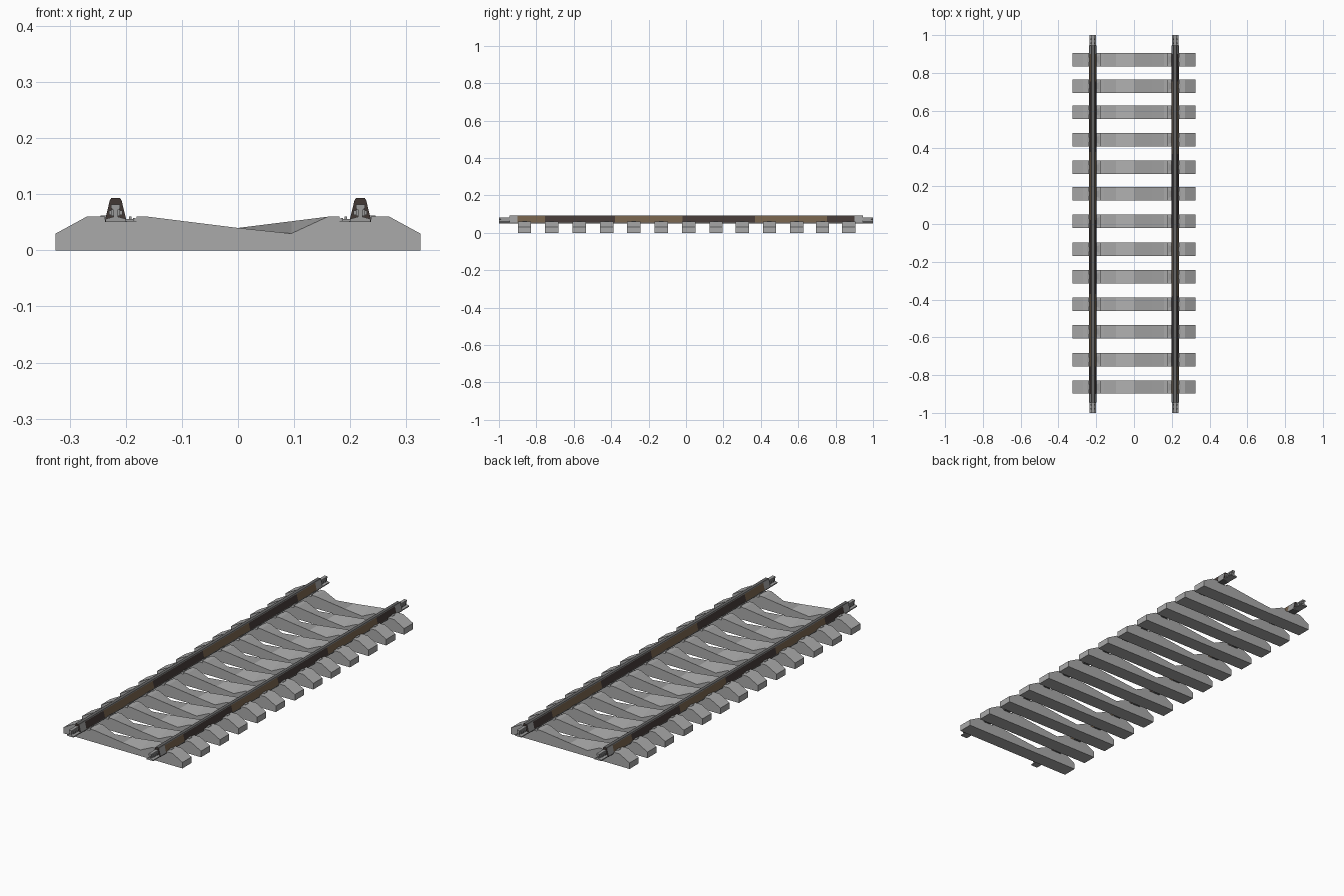
import bpy, bmesh, math

if "Cube" in bpy.data.objects:
    bpy.data.objects.remove(bpy.data.objects["Cube"])


def mat(name, rgb):
    m = bpy.data.materials.new(name)
    m.diffuse_color = (*rgb, 1)
    m.use_nodes = True
    m.node_tree.nodes["Principled BSDF"].inputs["Base Color"].default_value = m.diffuse_color
    return m


CONCRETE = mat("concrete grey", (0.40, 0.40, 0.40))
STEEL = mat("rail top steel", (0.13, 0.13, 0.13))
CLIP = mat("clip grey", (0.33, 0.33, 0.33))
DARK = mat("dark rust", (0.055, 0.040, 0.036))
BROWN = mat("brown rust", (0.17, 0.115, 0.068))


def finish(bm, name, mats):
    bmesh.ops.recalc_face_normals(bm, faces=bm.faces)
    me = bpy.data.meshes.new(name)
    bm.to_mesh(me)
    bm.free()
    for m in mats:
        me.materials.append(m)
    ob = bpy.data.objects.new(name, me)
    bpy.context.collection.objects.link(ob)
    return ob


def loft(bm, rings):
    """Skin closed (x, y, z) rings of equal length and cap both ends."""
    vs = [[bm.verts.new(p) for p in r] for r in rings]
    n = len(vs[0])
    for a, b in zip(vs, vs[1:]):
        for i in range(n):
            bm.faces.new((a[i], a[(i + 1) % n], b[(i + 1) % n], b[i]))
    bm.faces.new(vs[0])
    bm.faces.new(vs[-1])


def extrude(bm, prof, ys):
    loft(bm, [[(x, y, z) for x, z in prof] for y in ys])


def box(bm, x0, x1, y0, y1, z0, z1):
    extrude(bm, [(x0, z0), (x1, z0), (x1, z1), (x0, z1)], (y0, y1))


# Sleepers: top edge dips on the right at the front, on the left at the back
SLEEPER_Y = [-.863, -.718, -.57, -.424, -.279, -.133, .015,
             .16, .30, .446, .592, .73, .87]
HALF = 0.0355
END = [(.325, 0), (.325, .03), (.27, .06), (.237, .06), (.237, .052),
       (.181, .052), (.181, .06), (.16, .06)]
MID = [(.095, .03), (0, .04), (-.095, .0518)]
front = END + MID + [(-x, z) for x, z in reversed(END)]
back = [(-x, z) for x, z in reversed(front)]

RAIL_X = 0.218
for k, yc in enumerate(SLEEPER_Y):
    bm = bmesh.new()
    loft(bm, [[(x, yc - HALF, z) for x, z in front],
              [(x, yc + HALF, z) for x, z in back]])
    finish(bm, f"sleeper_{k + 1}", [CONCRETE])

    # Rail clips: low pads and small lugs on each side of both rails
    bm = bmesh.new()
    for s in (-1, 1):
        for a, b, top, w in ((.183, .187, .058, .022), (.187, .206, .0555, .016),
                             (.190, .194, .060, .010), (.230, .245, .062, .012)):
            x0, x1 = sorted((s * a, s * b))
            box(bm, x0, x1, yc - w, yc + w, .0515, top)
    finish(bm, f"rail_clips_{k + 1}", [CLIP])

# Rails: tapered body with rust bands along the sides and a steel top
BANDS = [-.945, -.90, -.755, -.38, -.02, .37, .755, .90, .945]
SIDE = [CLIP, BROWN, DARK, BROWN, DARK, BROWN, DARK, CLIP]
MATS = [STEEL, CLIP, DARK, BROWN]
BODY = [(-.019, .051), (.019, .051), (.0185, .056), (.0105, .089),
        (.008, .093), (-.008, .093), (-.0105, .089), (-.0185, .056)]
# Joint section sticking out at the rail ends
JOINT = [(.018, .051), (.018, .056), (.004, .060), (.004, .072), (.008, .075),
         (.008, .082)]
JOINT = JOINT + [(-x, z) for x, z in reversed(JOINT)]

for s, side in ((1, "right"), (-1, "left")):
    bm = bmesh.new()
    extrude(bm, BODY, BANDS)
    bm.normal_update()
    for f in bm.faces:
        c = f.calc_center_median()
        if abs(c.y) > .944:
            f.material_index = 2
        elif c.z > .0905 or c.z < .0545:
            f.material_index = 0
        else:
            i = max(j for j in range(8) if BANDS[j] < c.y)
            f.material_index = MATS.index(SIDE[i])
    ob = finish(bm, f"{side}_rail", MATS)
    ob.location.x = s * RAIL_X
    ob.rotation_euler.z = 0 if s > 0 else math.pi

    for e, end in ((-1, "front"), (1, "back")):
        bm = bmesh.new()
        extrude(bm, JOINT, (e * .94, e * 1.0))
        # Joint plates and bolts
        for t in (-1, 1):
            x0, x1 = sorted((t * .004, t * .008))
            y0, y1 = sorted((e * .94, e * .99))
            box(bm, x0, x1, y0, y1, .061, .073)
            for yb in (.957, .978):
                x0, x1 = sorted((t * .008, t * .012))
                box(bm, x0, x1, e * yb - .004, e * yb + .004, .063, .071)
        ob = finish(bm, f"{side}_{end}_rail_joint", [CLIP])
        ob.location.x = s * RAIL_X
